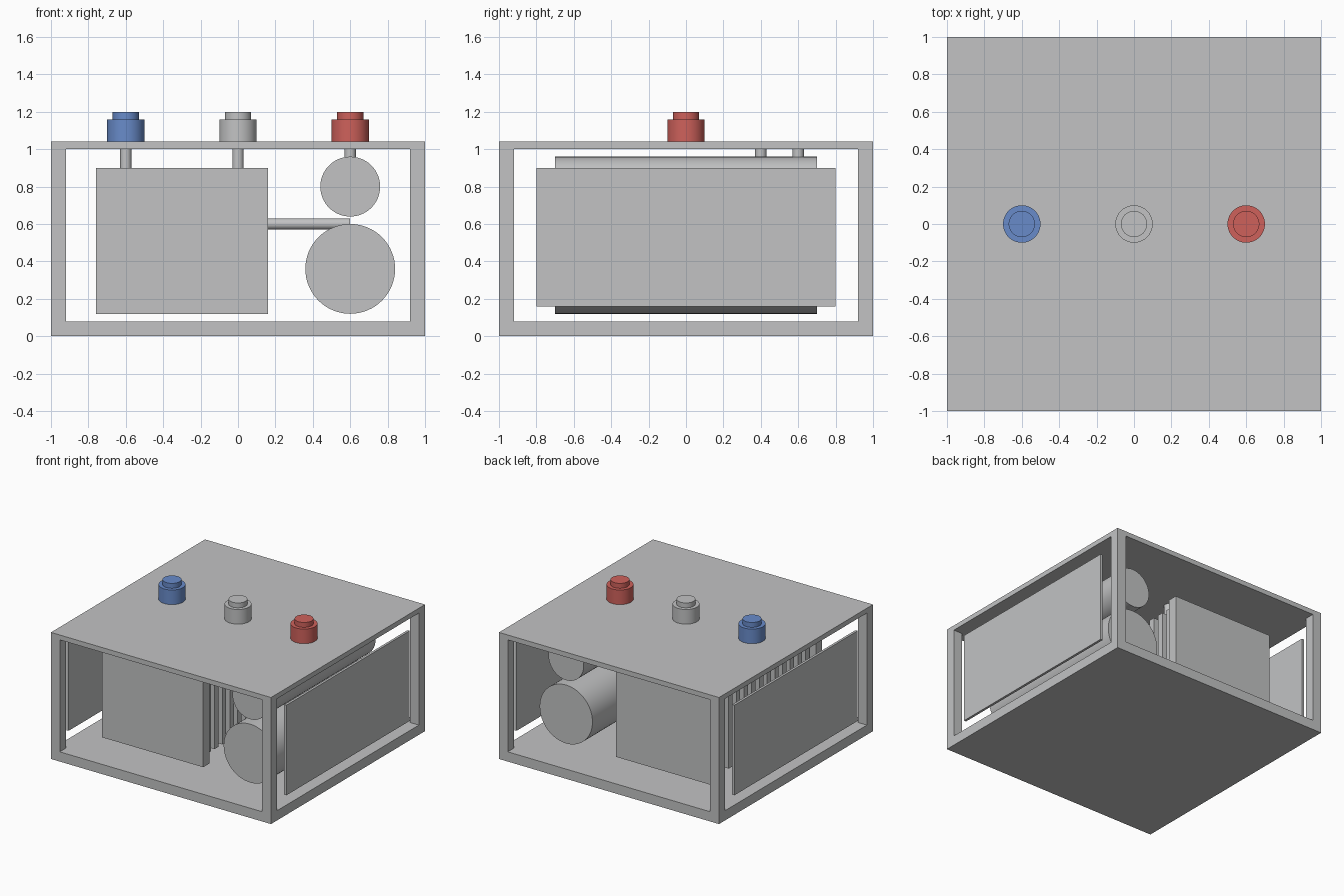
import bpy
import math
from mathutils import Vector

if "Cube" in bpy.data.objects:
    bpy.data.objects.remove(bpy.data.objects["Cube"])


def material(name, rgb):
    m = bpy.data.materials.new(name)
    m.use_nodes = True
    colour = (*rgb, 1)
    m.diffuse_color = colour
    m.node_tree.nodes["Principled BSDF"].inputs["Base Color"].default_value = colour
    return m


GREY = material("grey_metal", (0.54, 0.545, 0.55))
BLUE = material("cold_blue", (0.14, 0.26, 0.59))
RED = material("hot_red", (0.62, 0.12, 0.105))


def box(name, low, high, mat=GREY):
    low, high = Vector(low), Vector(high)
    bpy.ops.mesh.primitive_cube_add(size=1, location=(low + high) / 2)
    ob = bpy.context.object
    ob.name = name
    ob.scale = high - low
    bpy.ops.object.transform_apply(location=False, rotation=False, scale=True)
    ob.data.materials.append(mat)
    return ob


def rod(name, start, end, radius, mat=GREY):
    start, end = Vector(start), Vector(end)
    axis = end - start
    bpy.ops.mesh.primitive_cylinder_add(
        vertices=64, radius=radius, depth=axis.length, location=(start + end) / 2,
        rotation=axis.to_track_quat("Z", "Y").to_euler())
    ob = bpy.context.object
    ob.name = name
    ob.data.materials.append(mat)
    bpy.ops.object.shade_smooth_by_angle(angle=math.radians(30))
    return ob


# Open housing: floor, lid and four corner posts
WALL = 0.08
box("floor", (-1, -1, 0), (1, 1, WALL))
box("lid", (-1, -1, 1), (1, 1, 1.04))
for sx, side in ((-1, "right"), (1, "left")):
    for sy, end in ((-1, "front"), (1, "back")):
        cx, cy = sx * (1 - WALL / 2), sy * (1 - WALL / 2)
        h = WALL / 2
        box(f"{end}_{side}_post", (cx - h, cy - h, WALL), (cx + h, cy + h, 1))
    # Thin side panel floating in the opening
    px = sx * 0.99
    box(f"{side}_panel", (px - 0.01, -0.8, 0.16), (px + 0.01, 0.8, 0.9))

# Heat exchanger: two thick end plates and a stack of thin plates
for sy, end in ((-1, "front"), (1, "back")):
    y = sy * 0.64
    box(f"{end}_end_plate", (-0.76, y - 0.04, 0.12), (0.16, y + 0.04, 0.9))
for i in range(12):
    y = -0.55 + i * 0.1
    box(f"exchanger_plate_{i + 1}", (-0.72, y - 0.025, 0.18), (0.12, y + 0.025, 0.86))

# Horizontal tanks
rod("lower_tank", (0.6, -0.7, 0.36), (0.6, 0.7, 0.36), 0.24)
rod("upper_tank", (0.6, -0.7, 0.8), (0.6, 0.7, 0.8), 0.16)

# Pipes
rod("cross_pipe", (0.1, 0, 0.6), (0.6, 0, 0.6), 0.03)
for name, x, y in (("cold", -0.6, 0.4), ("middle", 0, 0.4), ("hot", 0.6, 0.6)):
    rod(f"{name}_riser_pipe", (x, y, 0.84), (x, y, 1.01), 0.03)

# Stepped connectors on the lid
for name, x, mat in (("cold", -0.6, BLUE), ("middle", 0, GREY), ("hot", 0.6, RED)):
    rod(f"{name}_connector_base", (x, 0, 1.04), (x, 0, 1.16), 0.1, mat)
    rod(f"{name}_connector_neck", (x, 0, 1.16), (x, 0, 1.2), 0.07, mat)
